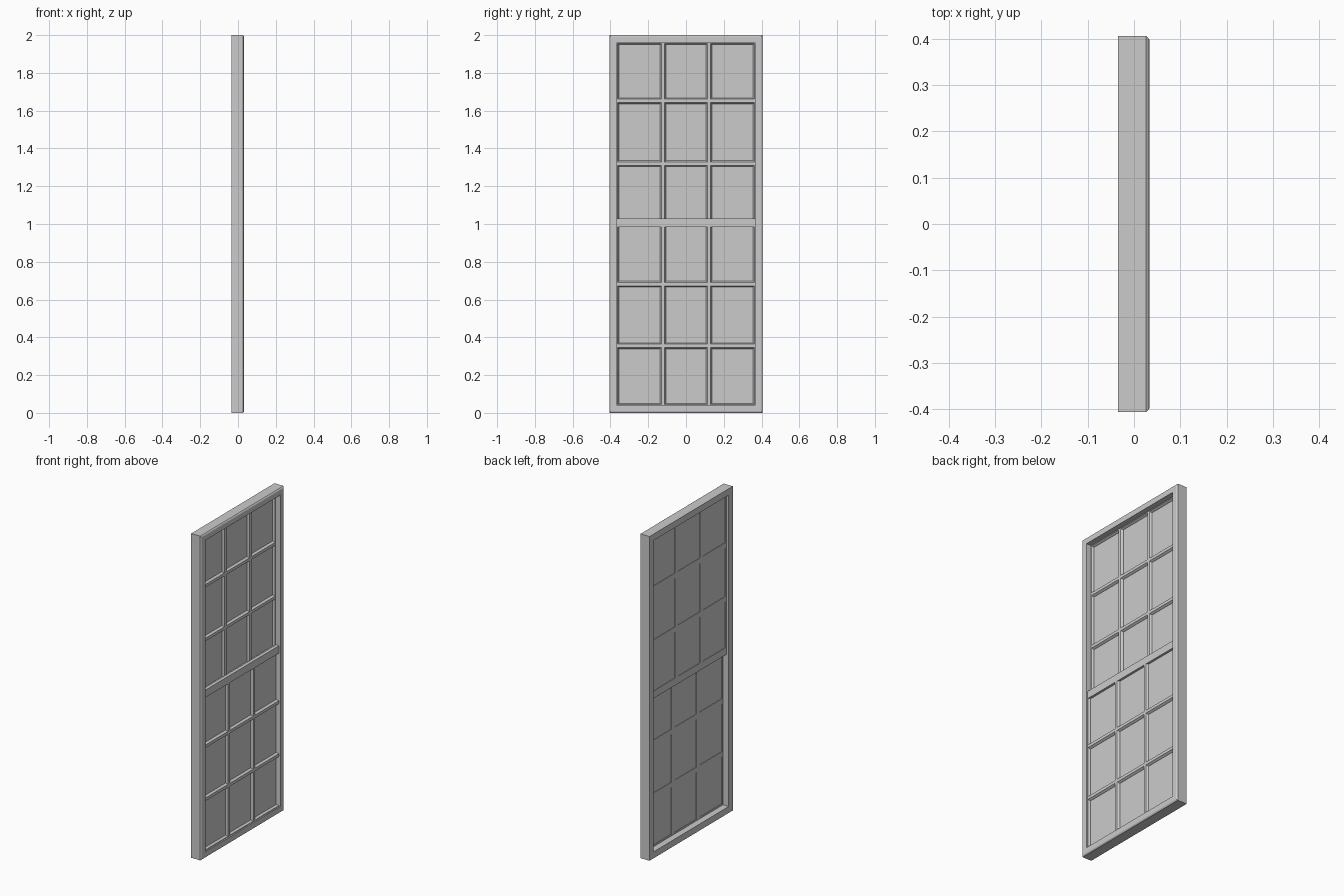
import bpy, bmesh

if "Cube" in bpy.data.objects:
    bpy.data.objects.remove(bpy.data.objects["Cube"])

HW, H = 0.406, 2.0            # half width and height of the window
IN = 0.040                    # frame member width


def finish(name, bm):
    bmesh.ops.recalc_face_normals(bm, faces=bm.faces)
    me = bpy.data.meshes.new(name)
    bm.to_mesh(me)
    bm.free()
    ob = bpy.data.objects.new(name, me)
    bpy.context.collection.objects.link(ob)
    return ob


def ring(name, profile, y0, y1, z0, z1):
    """Mitred rectangular frame; profile = (inset, x) pairs, closed."""
    bm = bmesh.new()
    loops = []
    for d, x in profile:
        loops.append([bm.verts.new((x, y, z)) for y, z in
                      ((y0 + d, z0 + d), (y1 - d, z0 + d), (y1 - d, z1 - d), (y0 + d, z1 - d))])
    n = len(loops)
    for i in range(n):
        a, b = loops[i], loops[(i + 1) % n]
        for k in range(4):
            m = (k + 1) % 4
            bm.faces.new((a[k], a[m], b[m], b[k]))
    return finish(name, bm)


def bar(name, x0, x1, w, vertical, c, a, b):
    """Glazing bar with chamfered front, running from a to b, centred on c."""
    h, t = w / 2, w / 2 - 0.007
    xm = x0 + 0.45 * (x1 - x0)
    prof = [(-h, x0), (h, x0), (h, xm), (t, x1), (-t, x1), (-h, xm)]
    bm = bmesh.new()
    ends = []
    for s in (a, b):
        ends.append([bm.verts.new((x, c + d, s) if vertical else (x, s, c + d)) for d, x in prof])
    for i in range(6):
        j = (i + 1) % 6
        bm.faces.new((ends[0][i], ends[0][j], ends[1][j], ends[1][i]))
    bm.faces.new(ends[0])
    bm.faces.new(ends[1])
    return finish(name, bm)


def box(name, x0, x1, y0, y1, z0, z1):
    bm = bmesh.new()
    bmesh.ops.create_cube(bm, size=1)
    for v in bm.verts:
        v.co = ((x0, x1)[v.co.x > 0], (y0, y1)[v.co.y > 0], (z0, z1)[v.co.z > 0])
    return finish(name, bm)


def sash(name, x0, z0, z1, bars, rail_z):
    x1 = x0 + 0.021
    yi = HW - IN
    xm = x0 + 0.010
    # surround, glass, meeting rail
    ring(name + "_surround", [(-0.01, x0), (0.010, x0), (0.010, xm), (0.004, x1), (-0.01, x1)],
         -yi, yi, z0, z1)
    box(name + "_glass", x0 + 0.003, x0 + 0.007, -yi, yi, z0, z1)
    box(name + "_meeting_rail", x0, x1, -yi, yi, rail_z - 0.018, rail_z + 0.018)
    # glazing bars
    for i, y in enumerate((-0.122, 0.122)):
        bar(f"{name}_upright_bar_{i}", x0, x1, 0.032, True, y, z0, z1)
    for i, z in enumerate(bars):
        bar(f"{name}_cross_bar_{i}", x0, x1, 0.032, False, z, -yi, yi)


# outer frame with a rounded front edge
ring("window_frame", [(0, -0.035), (0, 0.026), (0.003, 0.030), (0.008, 0.033),
                      (IN, 0.033), (IN, -0.035)], -HW, HW, 0, H)

# upper sash sits towards the back, lower sash towards the front
sash("upper_sash", -0.021, 0.985, H - IN, (1.32, 1.652), 1.002)
sash("lower_sash", 0.004, IN, 1.02, (0.355, 0.682), 1.002)
